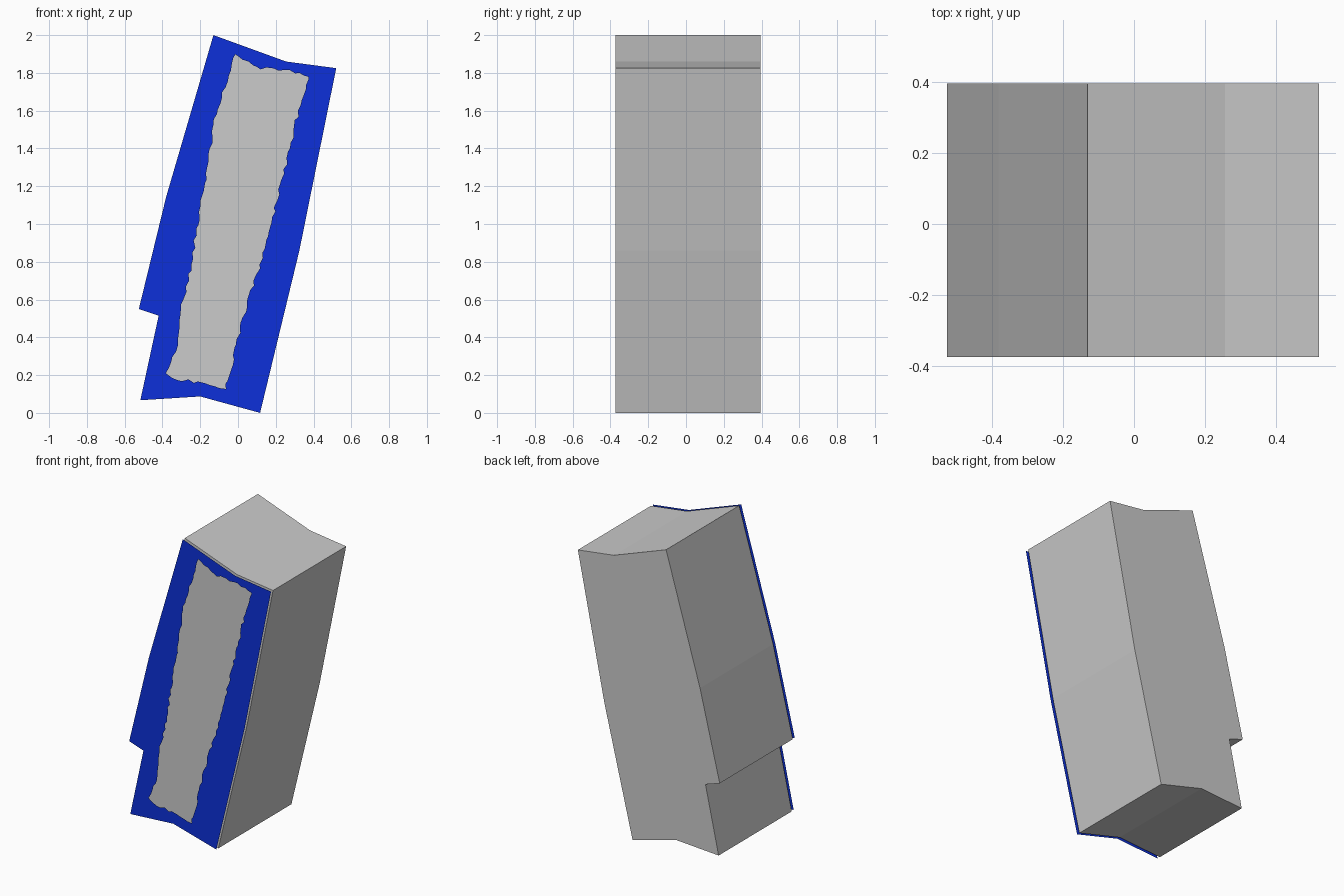
import bpy, bmesh, random
from mathutils import Vector

if "Cube" in bpy.data.objects:
    bpy.data.objects.remove(bpy.data.objects["Cube"])

random.seed(4)
FRONT, BACK, SHEET = -0.374, 0.395, -0.395

# Leaning slab outline (x, z), seen from the front
OUTLINE = [(-0.13, 2.0), (0.255, 1.86), (0.52, 1.825), (0.325, 0.86),
           (0.117, 0.0), (-0.20, 0.087), (-0.517, 0.067), (-0.42, 0.515),
           (-0.525, 0.55), (-0.38, 1.145)]
# Inner edge of the painted border
INNER = [(-0.01, 1.905), (0.05, 1.855), (0.125, 1.825), (0.27, 1.81),
         (0.375, 1.785), (0.36, 1.74), (0.30, 1.52), (0.22, 1.18),
         (0.145, 0.88), (0.035, 0.535), (-0.035, 0.255), (-0.07, 0.12),
         (-0.18, 0.155), (-0.36, 0.185), (-0.375, 0.215), (-0.325, 0.36),
         (-0.31, 0.52), (-0.255, 0.73), (-0.22, 0.97), (-0.175, 1.21),
         (-0.125, 1.55), (-0.07, 1.73)]


def material(name, rgb):
    m = bpy.data.materials.new(name)
    m.diffuse_color = (*rgb, 1.0)
    m.use_nodes = True
    m.node_tree.nodes["Principled BSDF"].inputs["Base Color"].default_value = m.diffuse_color
    return m


def make_object(name, bm, mat):
    mesh = bpy.data.meshes.new(name)
    bm.to_mesh(mesh)
    bm.free()
    mesh.materials.append(mat)
    obj = bpy.data.objects.new(name, mesh)
    bpy.context.collection.objects.link(obj)
    return obj


def ragged(points, step=0.03, amount=0.008):
    """Split a loop into short steps and shake them for a torn edge."""
    out = []
    for a, b in zip(points, points[1:] + points[:1]):
        a, b = Vector(a), Vector(b)
        n = max(1, round((b - a).length / step))
        for i in range(n):
            p = a.lerp(b, i / n)
            out.append((p.x + random.uniform(-amount, amount),
                        p.y + random.uniform(-amount, amount)))
    return out


def loop_edges(bm, points, y):
    vs = [bm.verts.new((x, y, z)) for x, z in points]
    return [bm.edges.new((vs[i - 1], vs[i])) for i in range(len(vs))]


grey = material("stone grey", (0.6, 0.6, 0.6))
blue = material("bright blue", (0.004, 0.03, 0.7))

# Solid slab
bm = bmesh.new()
face = bm.faces.new([bm.verts.new((x, FRONT, z)) for x, z in OUTLINE])
ext = bmesh.ops.extrude_face_region(bm, geom=[face], use_keep_orig=True)
bmesh.ops.translate(bm, vec=(0, BACK - FRONT, 0),
                    verts=[g for g in ext["geom"] if isinstance(g, bmesh.types.BMVert)])
bmesh.ops.recalc_face_normals(bm, faces=bm.faces)
make_object("slab", bm, grey)

# Thin blue border sheet floating just in front of the slab
bm = bmesh.new()
edges = loop_edges(bm, OUTLINE, SHEET) + loop_edges(bm, ragged(INNER), SHEET)
bmesh.ops.triangle_fill(bm, use_beauty=True, use_dissolve=False,
                        edges=edges, normal=(0, -1, 0))
bm.normal_update()
bmesh.ops.reverse_faces(bm, faces=[f for f in bm.faces if f.normal.y > 0])
make_object("border_sheet", bm, blue)
